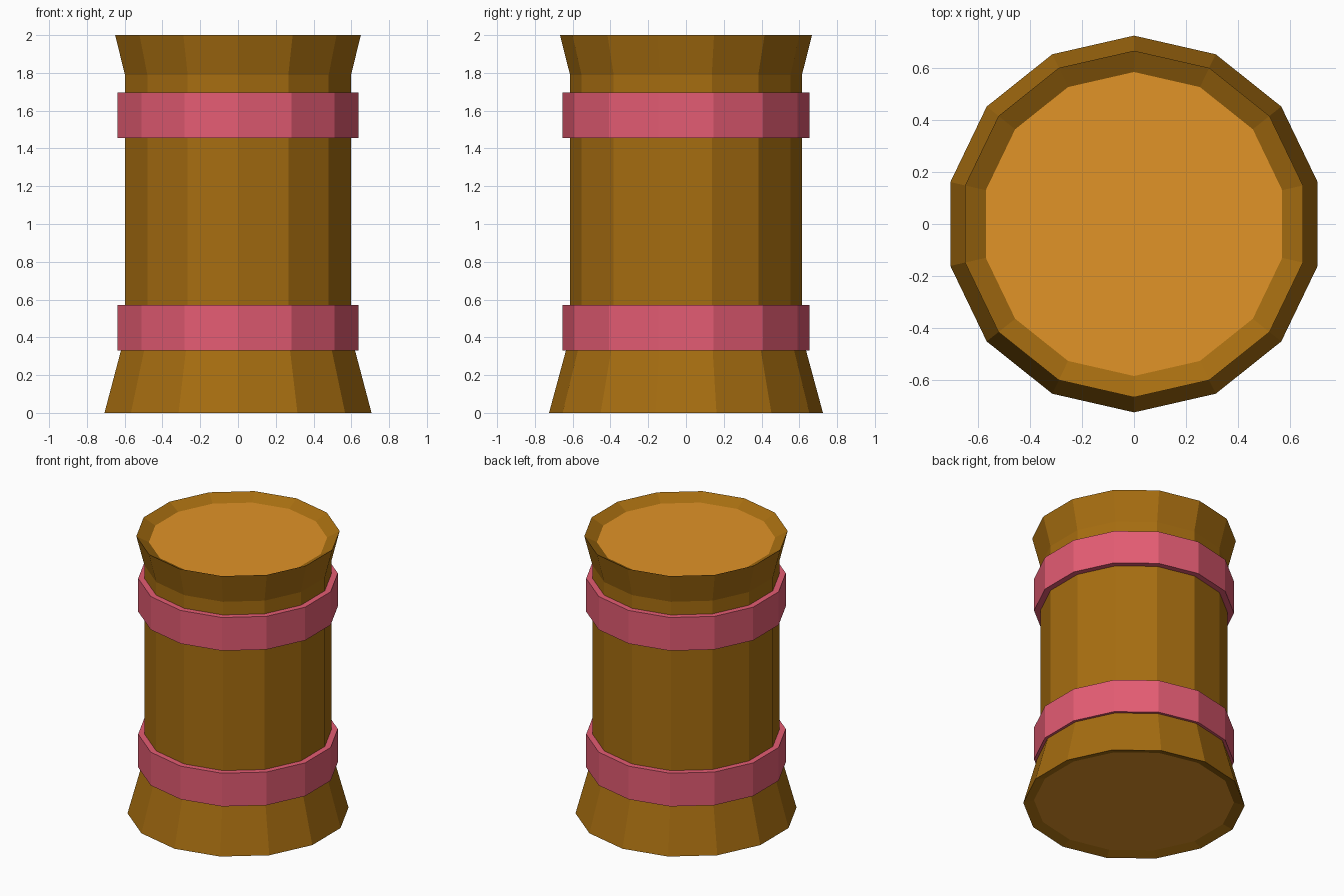
import bpy, bmesh, math

if "Cube" in bpy.data.objects:
    bpy.data.objects.remove(bpy.data.objects["Cube"])

SIDES = 14


def material(name, rgb):
    m = bpy.data.materials.new(name)
    lin = [((c / 255 + 0.055) / 1.055) ** 2.4 for c in rgb]
    m.diffuse_color = (*lin, 1.0)
    m.use_nodes = True
    m.node_tree.nodes["Principled BSDF"].inputs["Base Color"].default_value = m.diffuse_color
    return m


wood = material("brown wood", (166, 109, 16))
cap = material("orange wood", (225, 147, 39))
pink = material("pink band", (228, 92, 115))


def lathe(name, profile, mats, closed=False):
    """Spin a (radius, z) profile; open profiles are capped with material 1."""
    bm = bmesh.new()
    rings = []
    for r, z in profile:
        rings.append([bm.verts.new((r * math.cos(a), r * math.sin(a), z))
                      for a in (math.pi / 2 + math.tau * i / SIDES for i in range(SIDES))])
    pairs = list(zip(rings, rings[1:]))
    if closed:
        pairs.append((rings[-1], rings[0]))
    for lo, hi in pairs:
        for i in range(SIDES):
            j = (i + 1) % SIDES
            bm.faces.new((lo[i], lo[j], hi[j], hi[i]))
    if not closed:
        for ring in (rings[0][::-1], rings[-1]):
            bm.faces.new(ring).material_index = 1
    bmesh.ops.recalc_face_normals(bm, faces=bm.faces)
    me = bpy.data.meshes.new(name)
    bm.to_mesh(me)
    bm.free()
    for m in mats:
        me.materials.append(m)
    ob = bpy.data.objects.new(name, me)
    bpy.context.collection.objects.link(ob)
    return ob


# Flared body with recessed orange ends
lathe("barrel_body", [(0.655, 0.022), (0.725, 0), (0.614, 0.41), (0.614, 1.79),
                      (0.667, 2.0), (0.585, 1.955)], [wood, cap])

# Two pink hoops
for name, z0, z1 in (("lower_band", 0.33, 0.57), ("upper_band", 1.455, 1.695)):
    lathe(name, [(0.605, z0), (0.655, z0), (0.655, z1), (0.605, z1)], [pink], closed=True)
